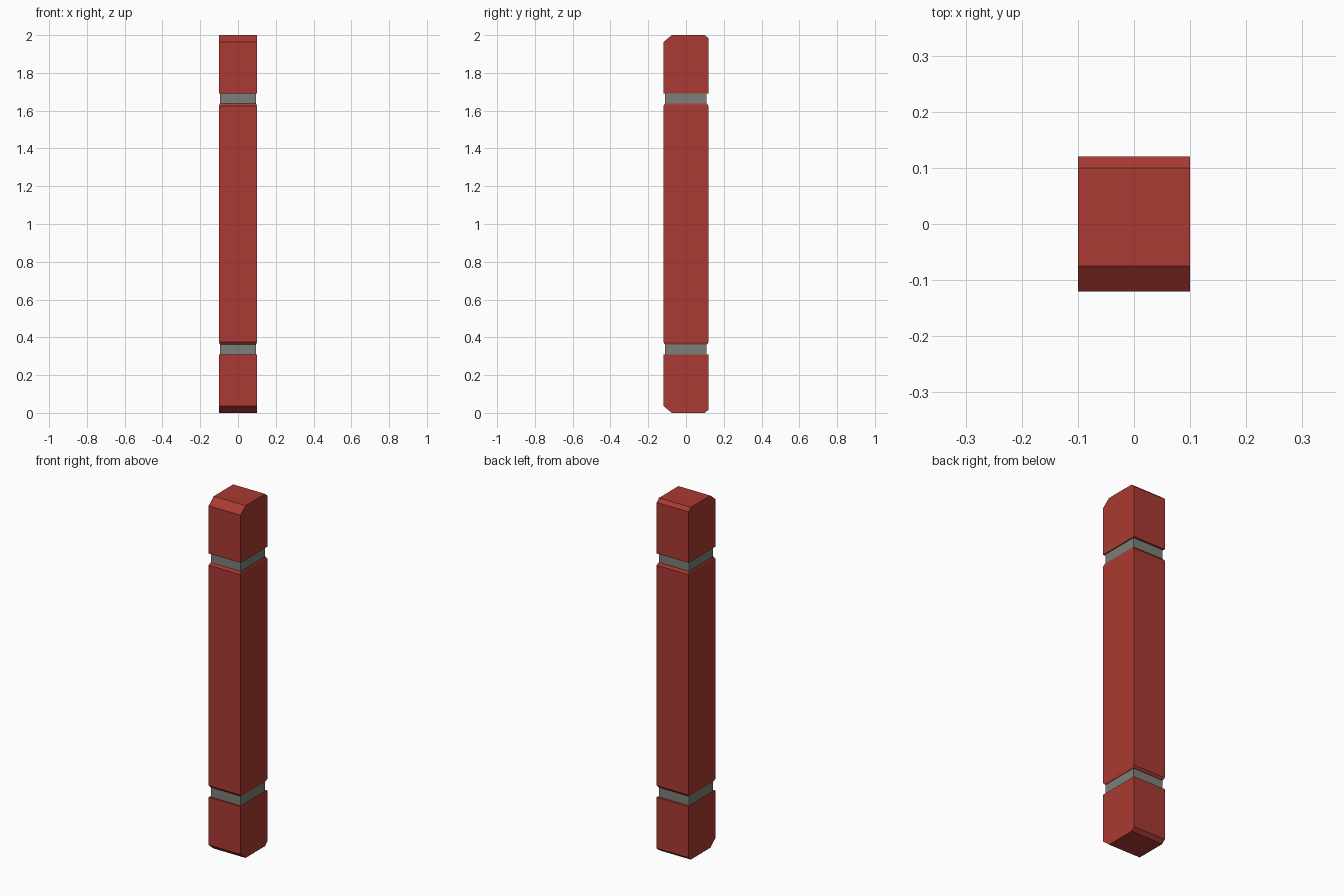
import bpy, bmesh

if "Cube" in bpy.data.objects:
    bpy.data.objects.remove(bpy.data.objects["Cube"])


def material(name, rgb):
    m = bpy.data.materials.new(name)
    m.diffuse_color = (*rgb, 1)
    m.use_nodes = True
    m.node_tree.nodes["Principled BSDF"].inputs["Base Color"].default_value = m.diffuse_color
    return m


RED = material("dark red", (0.40, 0.042, 0.032))
GREY = material("warm grey", (0.20, 0.215, 0.19))


def loft(name, sections, mat):
    """Stack of rectangles: (z, half_x, y_front, y_back)."""
    bm = bmesh.new()
    rings = [[bm.verts.new(p) for p in ((-x, a, z), (x, a, z), (x, b, z), (-x, b, z))]
             for z, x, a, b in sections]
    for lo, hi in zip(rings, rings[1:]):
        for i in range(4):
            j = (i + 1) % 4
            bm.faces.new((lo[i], lo[j], hi[j], hi[i]))
    bm.faces.new(rings[0][::-1])
    bm.faces.new(rings[-1])
    finish(name, bm, mat)


def end_block(name, bottom):
    """Chamfered side profile extruded across x; mirrored about z = 1 for the bottom."""
    profile = [(-0.12, 1.692), (0.12, 1.692), (0.12, 1.982),
               (0.10, 2.0), (-0.075, 2.0), (-0.12, 1.963)]
    bm = bmesh.new()
    left, right = [[bm.verts.new((x, y, 2 - z if bottom else z)) for y, z in profile]
                   for x in (-0.1, 0.1)]
    bm.faces.new(left)
    bm.faces.new(right)
    for i in range(len(profile)):
        j = (i + 1) % len(profile)
        bm.faces.new((left[i], left[j], right[j], right[i]))
    finish(name, bm, mat=RED)


def finish(name, bm, mat):
    bmesh.ops.recalc_face_normals(bm, faces=bm.faces)
    me = bpy.data.meshes.new(name)
    bm.to_mesh(me)
    bm.free()
    me.materials.append(mat)
    bpy.context.collection.objects.link(bpy.data.objects.new(name, me))


# Chamfered end blocks
end_block("top_block", False)
end_block("bottom_block", True)

# Long shaft with slightly tapered ends
loft("shaft", [(0.362, 0.096, -0.11, 0.11), (0.374, 0.1, -0.12, 0.12),
               (1.626, 0.1, -0.12, 0.12), (1.638, 0.096, -0.11, 0.11)], RED)

# Recessed grey joints
for name, z0, z1 in (("lower_joint", 0.308, 0.362), ("upper_joint", 1.638, 1.692)):
    loft(name, [(z0, 0.094, -0.11, 0.108), (z1, 0.094, -0.11, 0.108)], GREY)
